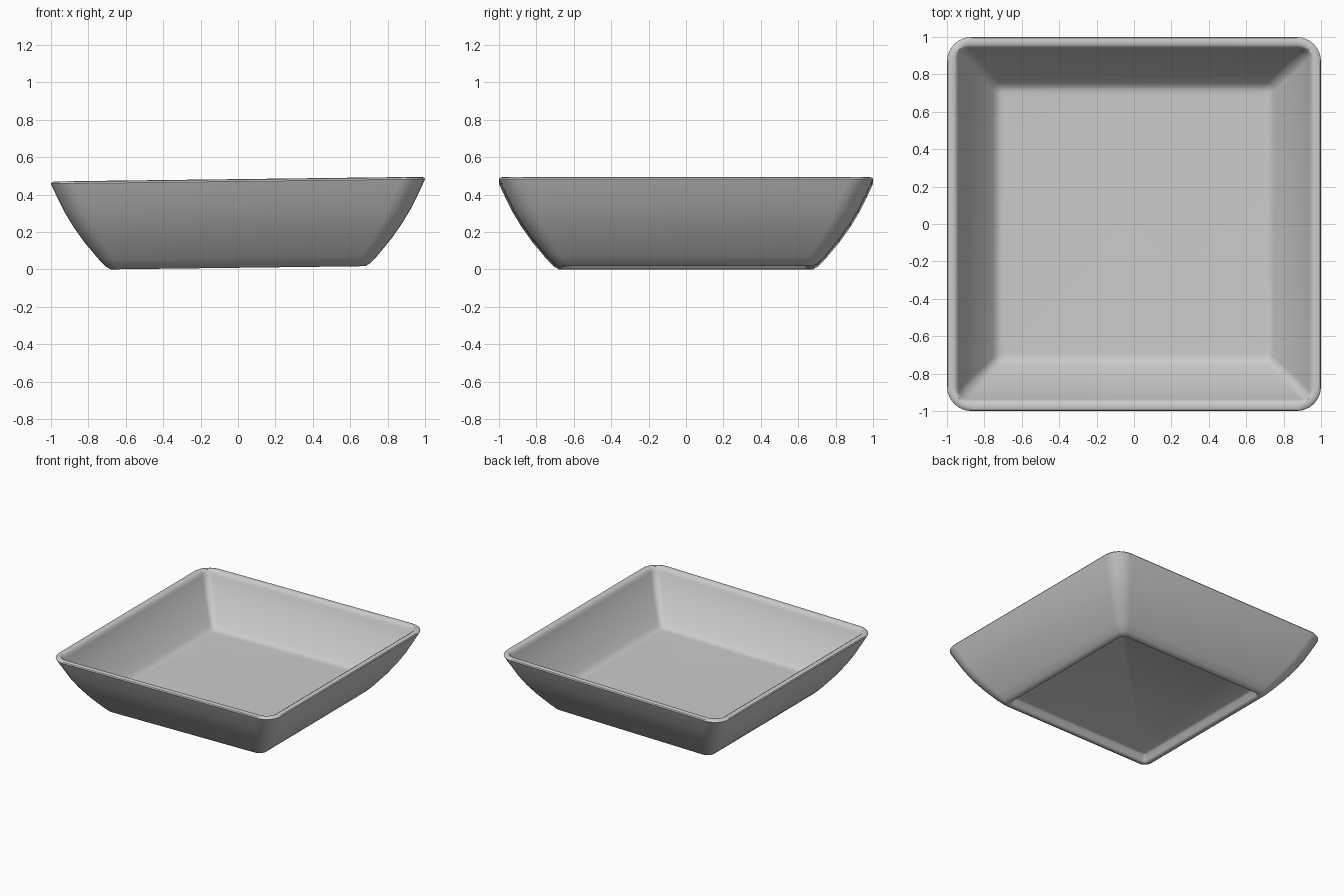
import bpy, bmesh, math

if "Cube" in bpy.data.objects:
    bpy.data.objects.remove(bpy.data.objects["Cube"])

CORNER_STEPS = 7   # points on each rounded corner
SLOPE = 0.0125     # the dish leans slightly, right side higher

# Cross-section from the recessed underside, around the rim, to the inner floor:
# (half width, height, corner radius)
PROFILE = [
    (0.620, 0.055, 0.02),
    (0.635, 0.045, 0.02),
    (0.650, 0.010, 0.03),
    (0.662, 0.000, 0.04),
    (0.680, 0.000, 0.05),
    (0.705, 0.014, 0.06),
    (0.745, 0.055, 0.08),
    (0.820, 0.145, 0.10),
    (0.880, 0.230, 0.11),
    (0.925, 0.305, 0.12),
    (0.965, 0.385, 0.13),
    (0.993, 0.445, 0.13),
    (1.000, 0.462, 0.13),
    (0.995, 0.470, 0.13),
    (0.980, 0.474, 0.12),
    (0.960, 0.473, 0.09),
    (0.945, 0.464, 0.06),
    (0.936, 0.440, 0.05),
    (0.905, 0.370, 0.05),
    (0.860, 0.290, 0.05),
    (0.805, 0.205, 0.04),
    (0.755, 0.140, 0.04),
    (0.735, 0.119, 0.03),
    (0.715, 0.111, 0.03),
    (0.690, 0.110, 0.02),
]


def rounded_square(bm, half, z, radius):
    """One ring of vertices around the dish."""
    ring = []
    for k, (sx, sy) in enumerate([(1, 1), (-1, 1), (-1, -1), (1, -1)]):
        for i in range(CORNER_STEPS):
            a = math.pi / 2 * (k + i / (CORNER_STEPS - 1))
            x = sx * (half - radius) + radius * math.cos(a)
            y = sy * (half - radius) + radius * math.sin(a)
            ring.append(bm.verts.new((x, y, z + SLOPE * x + 0.0085)))
    return ring


bm = bmesh.new()
rings = [rounded_square(bm, *p) for p in PROFILE]

# Walls and rim
for low, high in zip(rings, rings[1:]):
    n = len(low)
    for i in range(n):
        j = (i + 1) % n
        bm.faces.new((low[i], low[j], high[j], high[i]))

# Underside and inner floor
bm.faces.new(list(reversed(rings[0])))
bm.faces.new(rings[-1])
bmesh.ops.recalc_face_normals(bm, faces=bm.faces)

mesh = bpy.data.meshes.new("square_dish")
bm.to_mesh(mesh)
bm.free()

grey = bpy.data.materials.new("light_grey")
grey.diffuse_color = (0.6, 0.6, 0.6, 1)
grey.use_nodes = True
grey.node_tree.nodes["Principled BSDF"].inputs["Base Color"].default_value = grey.diffuse_color
mesh.materials.append(grey)

dish = bpy.data.objects.new("square_dish", mesh)
bpy.context.collection.objects.link(dish)
bpy.context.view_layer.objects.active = dish
dish.select_set(True)
bpy.ops.object.shade_smooth_by_angle(angle=math.radians(40))
